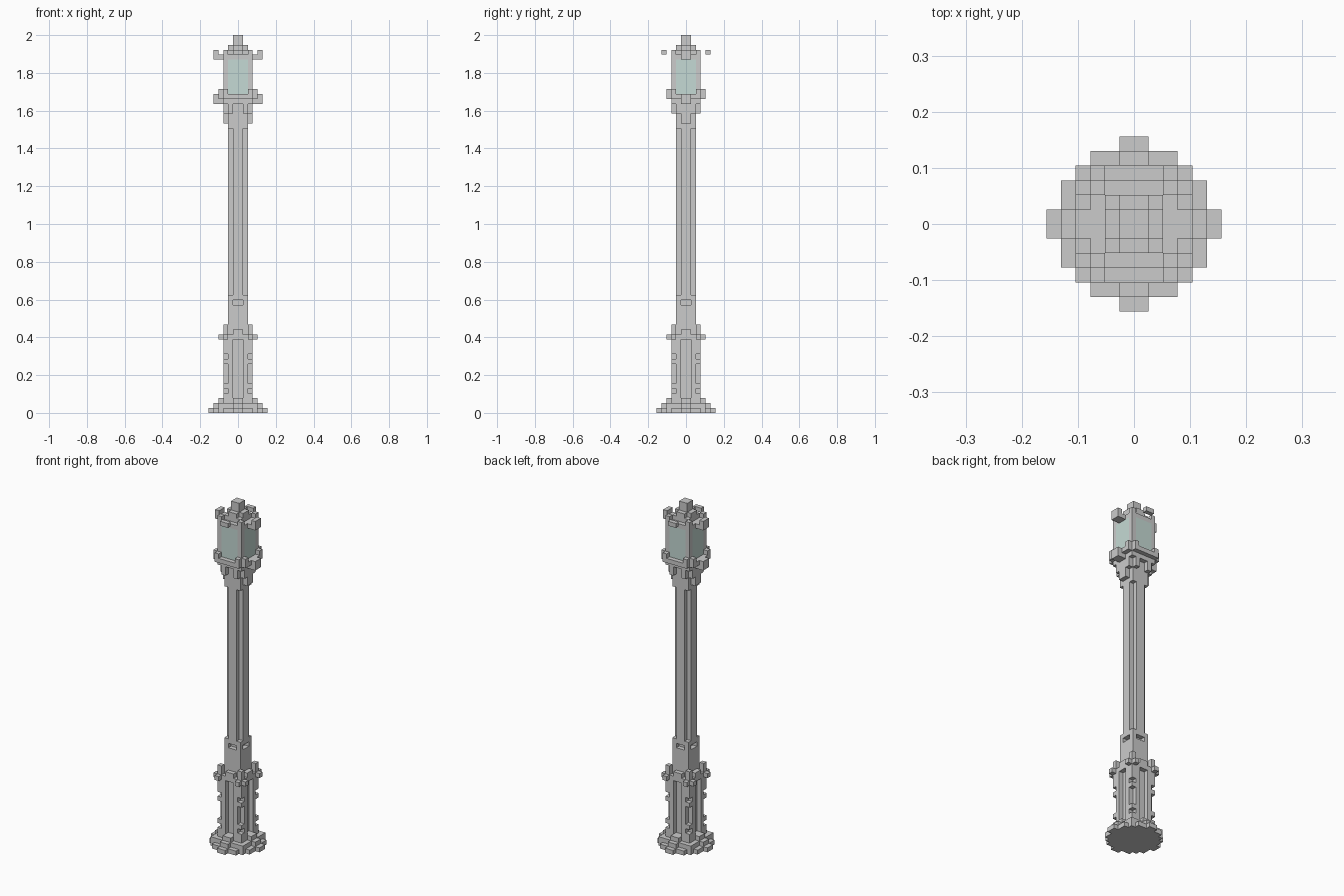
import bpy, bmesh
from mathutils import Vector

if "Cube" in bpy.data.objects:
    bpy.data.objects.remove(bpy.data.objects["Cube"])

V = 2 / 77          # block size: the lamp is 77 blocks tall
parts = {}          # part name -> set of blocks (one quadrant, mirrored later)


def add(name, z0, z1, rows=(), plus=(), minus=()):
    """Fill layers z0..z1 with a quadrant given by row half-widths.
    plus / minus are single blocks (i, j), mirrored across the diagonal."""
    cells = {(i, j) for j, w in enumerate(rows) for i in range(w)}
    for i, j in plus:
        cells |= {(i, j), (j, i)}
    for i, j in minus:
        cells -= {(i, j), (j, i)}
    target = parts.setdefault(name, set())
    for z in range(z0, z1 + 1):
        target |= {(i, j, z) for i, j in cells}


# stepped foot
add("foot", 0, 0, (6, 5, 5, 4, 3, 1))
add("foot", 1, 1, (5, 4, 4, 4, 1))
add("foot", 2, 2, (4, 3, 3, 1))

# pedestal with a recessed panel on each face and notched corners
for z in range(3, 15):
    gaps = [(2, 0)]
    if z in (4, 6, 7, 8, 9, 11):
        gaps.append((2, 2))
    add("pedestal", z, z, (3, 3, 3), minus=gaps)

# pedestal collar with corner posts
add("collar", 15, 15, (3, 3, 3), plus=[(3, 2)])
add("collar", 16, 16, (2, 2), plus=[(2, 0), (2, 2)])
add("collar", 17, 17, (2, 2), plus=[(2, 2)])

# square socket with a slot on each face
add("socket", 18, 21, (2, 2))
add("socket", 22, 22, (2, 2), minus=[(1, 0)])
add("socket", 23, 23, (2, 2))

# grooved column
add("column", 24, 57, (2, 1))
add("column", 58, 58, (2, 2))

# capital and gallery under the lantern
add("capital", 59, 60, (3, 2))
add("capital", 61, 62, (3, 2), plus=[(2, 1)])
add("gallery", 63, 63, (5, 3, 3))
add("gallery", 64, 64, (5, 4, 4, 3))
add("gallery", 65, 65, plus=[(3, 2)])

# lantern: glass block and corner posts
add("lantern_glass", 65, 71, (3, 3, 3), minus=[(2, 2)])
add("lantern_posts", 65, 71, plus=[(2, 2)])

# roof with upturned arms, and finial
add("roof", 72, 72, (5, 3, 3))
add("roof", 73, 73, (2, 2), plus=[(4, 0), (2, 2)])
add("roof", 74, 74, (2, 1))
add("finial", 75, 76, (1,))


def mirrored(cells):
    return {(x, y, z) for i, j, z in cells for x in (i, -i - 1) for y in (j, -j - 1)}


solid = {name: mirrored(cells) for name, cells in parts.items()}
filled = set().union(*solid.values())


def build(name, cells):
    """Make one mesh from the exposed faces of its blocks."""
    bm = bmesh.new()
    for c in cells:
        for axis in range(3):
            for side in (0, 1):
                n = list(c)
                n[axis] += 2 * side - 1
                if tuple(n) in filled:
                    continue
                u, v = (axis + 1) % 3, (axis + 2) % 3
                corners = [(0, 0), (1, 0), (1, 1), (0, 1)]
                if not side:
                    corners.reverse()
                verts = []
                for a, b in corners:
                    p = Vector(c)
                    p[axis] += side
                    p[u] += a
                    p[v] += b
                    verts.append(bm.verts.new(p * V))
                bm.faces.new(verts)
    bmesh.ops.remove_doubles(bm, verts=bm.verts, dist=V * 0.01)
    bmesh.ops.dissolve_limit(bm, angle_limit=0.01, verts=bm.verts, edges=bm.edges)
    mesh = bpy.data.meshes.new(name)
    bm.to_mesh(mesh)
    bm.free()
    obj = bpy.data.objects.new(name, mesh)
    bpy.context.collection.objects.link(obj)
    return obj


objs = {name: build(name, cells) for name, cells in solid.items()}

# pale green glass
glass = bpy.data.materials.new("pale_glass")
glass.diffuse_color = (0.56, 0.70, 0.66, 1)
glass.use_nodes = True
glass.node_tree.nodes["Principled BSDF"].inputs["Base Color"].default_value = glass.diffuse_color
objs["lantern_glass"].data.materials.append(glass)
